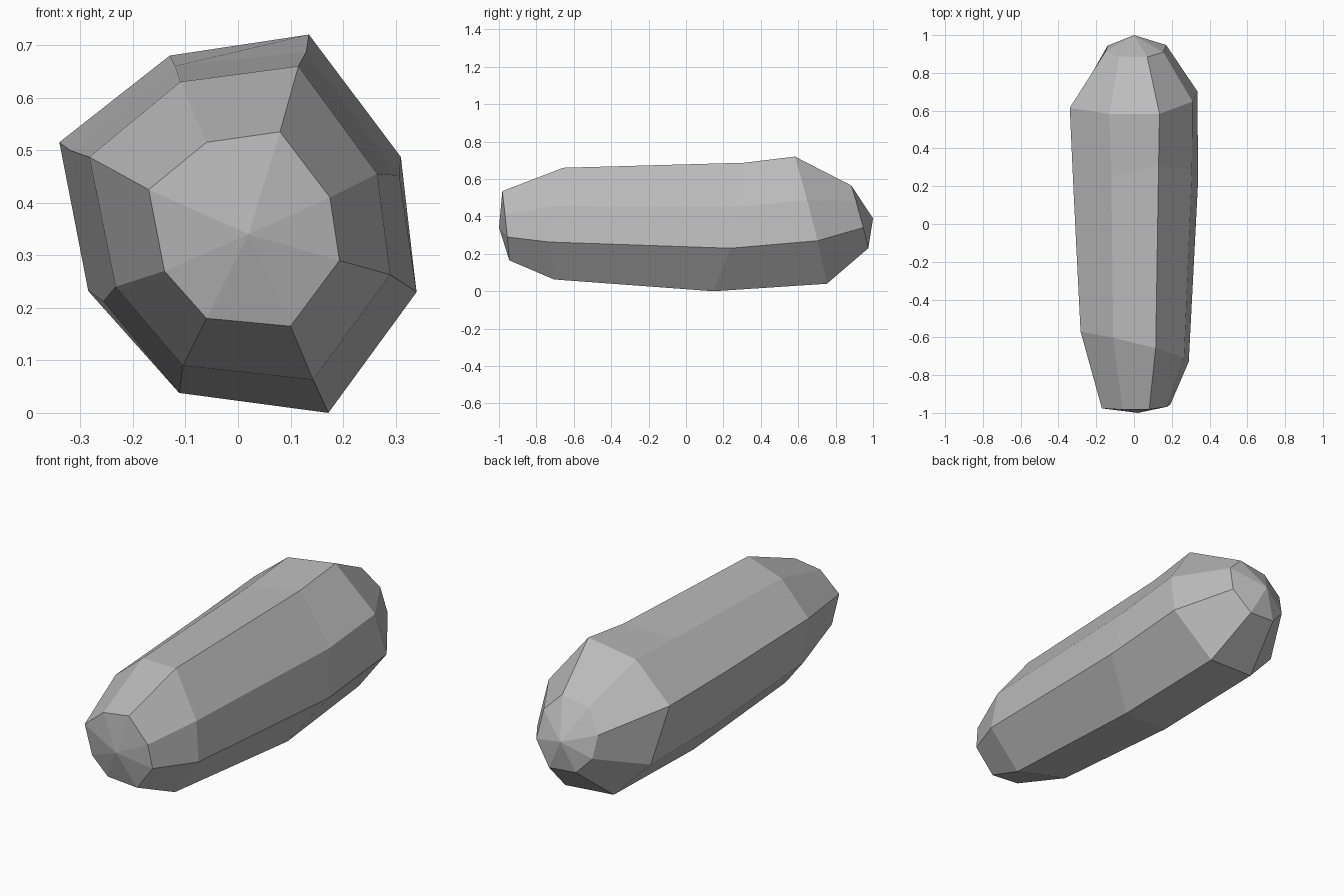
import bpy
import bmesh

# Remove the default object
default_cube = bpy.data.objects.get("Cube")
if default_cube:
    bpy.data.objects.remove(default_cube, do_unlink=True)

MID_HEIGHT = .35


def flat_material(name, colour):
    material = bpy.data.materials.new(name)
    material.use_nodes = True
    material.diffuse_color = colour
    material.node_tree.nodes["Principled BSDF"].inputs["Base Color"].default_value = colour
    return material


def tilted_ring(bm, depth, slope_x, slope_z, outline):
    """Eight-sided cross-section lying on a tilted plane."""
    return [
        bm.verts.new((x, depth + slope_x * x + slope_z * (z - MID_HEIGHT), z))
        for x, z in outline
    ]


def bridge(bm, first, second):
    """Join two neighbouring cross-sections with a band of faces."""
    for i in range(len(first)):
        j = (i + 1) % len(first)
        bm.faces.new((first[i], first[j], second[j], second[i]))


def cap(bm, ring, tip):
    """Close an end with a shallow fan around its tip."""
    centre = bm.verts.new(tip)
    for i in range(len(ring)):
        bm.faces.new((ring[i], ring[(i + 1) % len(ring)], centre))


# Irregular cross-sections, from the front end to the back end
front_end = [(-.17, .425), (-.06, .515), (.08, .535), (.175, .41),
             (.193, .29), (.1, .165), (-.06, .18), (-.14, .27)]
front_shoulder = [(-.283, .487), (-.11, .63), (.115, .66), (.265, .455),
                  (.29, .263), (.143, .063), (-.105, .09), (-.233, .24)]
middle = [(-.32, .5), (-.12, .66), (.13, .687), (.307, .452),
          (.34, .23), (.172, 0), (-.112, .038), (-.256, .212)]
back_shoulder = [(-.34, .515), (-.13, .68), (.135, .72), (.31, .487),
                 (.335, .27), (.145, .04), (-.115, .055), (-.285, .232)]
back_end = [(-.15, .43), (-.08, .54), (.07, .565), (.155, .48),
            (.17, .34), (.08, .23), (-.065, .24), (-.14, .32)]

# Stone body: bands between the sections, closed at both ends
bm = bmesh.new()
rings = [
    tilted_ring(bm, -.965, .02, -.1, front_end),
    tilted_ring(bm, -.65, -.25, .07, front_shoulder),
    tilted_ring(bm, .2, .2, .25, middle),
    tilted_ring(bm, .67, .04, -.25, back_shoulder),
    tilted_ring(bm, .94, .03, -.27, back_end),
]
for first, second in zip(rings, rings[1:]):
    bridge(bm, first, second)
cap(bm, rings[0], (.02, -1, .34))
cap(bm, rings[-1], (0, 1, .39))
bmesh.ops.recalc_face_normals(bm, faces=bm.faces)

mesh = bpy.data.meshes.new("long_stone")
bm.to_mesh(mesh)
bm.free()
mesh.materials.append(flat_material("stone grey", (.5, .5, .5, 1)))
stone = bpy.data.objects.new("long_stone", mesh)
bpy.context.collection.objects.link(stone)
